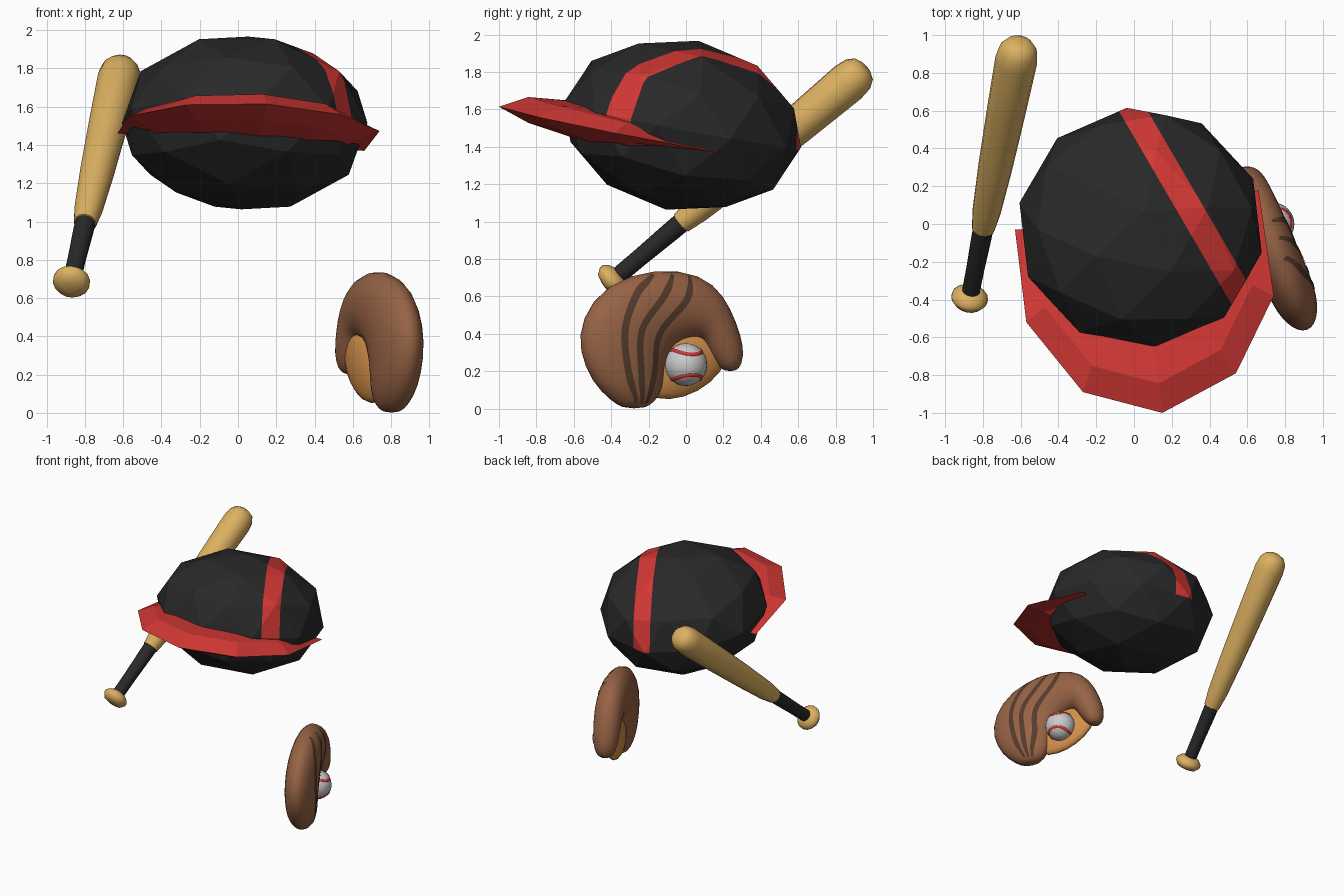
import bpy, bmesh
from math import sin, cos, pi, sqrt
from mathutils import Vector, Matrix, Euler
from mathutils.bvhtree import BVHTree

if "Cube" in bpy.data.objects:
    bpy.data.objects.remove(bpy.data.objects["Cube"])


def mat(name, rgb):
    m = bpy.data.materials.new(name)
    m.diffuse_color = (*rgb, 1)
    m.use_nodes = True
    m.node_tree.nodes["Principled BSDF"].inputs["Base Color"].default_value = m.diffuse_color
    return m


WOOD = mat("wood", (0.72, 0.44, 0.12))
BLACK = mat("black", (0.022, 0.022, 0.022))
RED = mat("red", (0.66, 0.04, 0.035))
BROWN = mat("brown", (0.31, 0.125, 0.06))
DARK = mat("dark_brown", (0.09, 0.045, 0.025))
TAN = mat("tan", (0.67, 0.28, 0.07))
WHITE = mat("white", (0.75, 0.75, 0.75))


def finish(name, bm, mats, smooth=None):
    me = bpy.data.meshes.new(name)
    bm.to_mesh(me)
    bm.free()
    ob = bpy.data.objects.new(name, me)
    bpy.context.collection.objects.link(ob)
    for m in mats:
        me.materials.append(m)
    if smooth:
        bpy.ops.object.select_all(action='DESELECT')
        ob.select_set(True)
        bpy.context.view_layer.objects.active = ob
        bpy.ops.object.shade_smooth_by_angle(angle=smooth)
    return ob


def loft(name, rings, material, smooth=None, closed=True):
    bm = bmesh.new()
    vs = [[bm.verts.new(p) for p in r] for r in rings]
    n = len(rings[0])
    for a, b in zip(vs, vs[1:]):
        for i in range(n if closed else n - 1):
            j = (i + 1) % n
            bm.faces.new((a[i], a[j], b[j], b[i]))
    if closed:
        bm.faces.new(vs[0][::-1])
        bm.faces.new(vs[-1])
    bmesh.ops.recalc_face_normals(bm, faces=bm.faces)
    return finish(name, bm, [material], smooth)


# Bat: turned profiles (radius, distance) along a slanted axis
K, C = Vector((-0.87, -0.39, 0.687)), Vector((-0.617, 0.9, 1.772))
BAT = (C - K).to_track_quat('Z', 'Y')


def turned(name, profile, material):
    rings = [[K + BAT @ Vector((r * cos(i * pi / 8), r * sin(i * pi / 8), s))
              for i in range(16)] for r, s in profile]
    return loft(name, rings, material, 0.9)


turned("bat_knob", [(0.03, -0.055), (0.075, -0.042), (0.097, -0.012), (0.097, 0.01),
                    (0.075, 0.035), (0.045, 0.05)], WOOD)
turned("bat_grip", [(0.047, 0.03), (0.048, 0.2), (0.053, 0.4), (0.054, 0.49)], BLACK)
turned("bat_barrel", [(0.048, 0.475), (0.06, 0.48), (0.075, 0.6), (0.09, 0.9), (0.103, 1.3),
                      (0.112, 1.66), (0.102, 1.73), (0.076, 1.77), (0.035, 1.788)], WOOD)

# Cap dome: faceted ball, tilted, with a stripe cut in by planes
bm = bmesh.new()
bmesh.ops.create_icosphere(bm, subdivisions=2, radius=1)
place = (Matrix.Translation((0.035, -0.02, 1.515))
         @ Euler((-0.19, 0.04, 0)).to_matrix().to_4x4()
         @ Matrix.Diagonal((0.655, 0.65, 0.46, 1)) @ Matrix.Rotation(0.105, 4, 'Z'))
bm.transform(place)
N, D0, D1 = Vector((0.864, 0.503, 0)), 0.232, 0.364
REST = Vector((0.04, 0.19, 1)).normalized()
LOW = Vector((0, 0, 1.5))
for co, no in ((N * D0, N), (N * D1, N), (LOW, REST)):
    bmesh.ops.bisect_plane(bm, geom=bm.verts[:] + bm.edges[:] + bm.faces[:],
                           plane_co=co, plane_no=no)
for f in bm.faces:
    c = f.calc_center_median()
    f.material_index = int(D0 < c.dot(N) < D1 and (c - LOW).dot(REST) > 0)
finish("cap_dome", bm, [BLACK, RED])

# Cap brim: wedge section carried round the front
edge = [(-0.63, -0.03), (-0.57, -0.52), (-0.27, -0.89), (0.15, -1.0),
        (0.54, -0.79), (0.74, -0.38), (0.66, 0.18)]
thick = [0.01, 0.07, 0.09, 0.095, 0.09, 0.07, 0.01]
centre = Vector((0.035, -0.02))


def brim_point(p, lift):
    return (p.x, p.y, 1.43 - 0.04 * p.x - 0.19 * p.y + lift)


rings = []
for e, t in zip(edge, thick):
    e = Vector(e)
    d = e - centre
    mid, inner = centre + d * 0.84, centre + d.normalized() * 0.57
    rings.append([brim_point(e, 0), brim_point(mid, t * 0.85), brim_point(inner, t * 1.1),
                  brim_point(inner, -t), brim_point(mid, -t * 0.6)])
loft("cap_brim", rings, RED)

# Glove frame: y and z as seen from the side, w is the palm direction
PALM = Vector((0.93, 0.37, 0))


def g(y, z, w=0.0):
    return Vector((0.688 - 0.41 * y, y, z)) + PALM * w


# Glove body: oval sections from the finger tips over the top to the thumb
sections = [  # outer y, z, inner y, z, half thickness
    (-0.34, 0.0, -0.22, 0.0, 0.04), (-0.40, 0.045, -0.17, 0.035, 0.08),
    (-0.50, 0.14, -0.125, 0.11, 0.11), (-0.57, 0.31, -0.125, 0.21, 0.12),
    (-0.56, 0.48, -0.10, 0.30, 0.125), (-0.43, 0.67, -0.06, 0.35, 0.125),
    (-0.16, 0.755, 0.0, 0.38, 0.12), (0.08, 0.72, 0.06, 0.385, 0.115),
    (0.195, 0.61, 0.09, 0.37, 0.11), (0.26, 0.47, 0.11, 0.33, 0.105),
    (0.305, 0.33, 0.15, 0.26, 0.095), (0.295, 0.235, 0.185, 0.215, 0.07),
    (0.265, 0.2, 0.22, 0.2, 0.03)]
rings = []
for oy, oz, iy, iz, t in sections:
    ring = []
    for i in range(16):
        a = i * pi / 8
        k = 0.5 + 0.51 * cos(a)
        ring.append(g(iy + (oy - iy) * k, iz + (oz - iz) * k, t * sin(a)))
    rings.append(ring)
glove = loft("glove_body", rings, BROWN, 1.5)
glove.modifiers.new("smooth", 'SUBSURF').levels = 1
glove.modifiers["smooth"].render_levels = 1

# Finger seams: thin ribbons laid on the palm side
deps = bpy.context.evaluated_depsgraph_get()
tree = BVHTree.FromObject(glove, deps)


def on_glove(y, z):
    hit = tree.ray_cast(g(y, z, 1.0), -PALM.normalized())[0]
    return (hit if hit else g(y, z)) + PALM * 0.004


def spline(pts, steps=6):
    pts = [Vector(p) for p in pts]
    pts = [2 * pts[0] - pts[1]] + pts + [2 * pts[-1] - pts[-2]]
    out = []
    for a, b, c, d in zip(pts, pts[1:], pts[2:], pts[3:]):
        for i in range(steps):
            t = i / steps
            out.append(0.5 * (2 * b + (c - a) * t + (2 * a - 5 * b + 4 * c - d) * t * t
                              + (3 * b - a - 3 * c + d) * t ** 3))
    return out + [pts[-2]]


seams = [[(-0.19, 0.72), (-0.30, 0.61), (-0.37, 0.42), (-0.35, 0.2), (-0.29, 0.03)],
         [(-0.09, 0.72), (-0.16, 0.60), (-0.28, 0.42), (-0.28, 0.2), (-0.26, 0.025)],
         [(0.0, 0.71), (-0.04, 0.58), (-0.18, 0.40), (-0.20, 0.2), (-0.235, 0.025)]]
for n, pts in enumerate(seams):
    path = spline(pts)
    rows = []
    for i, p in enumerate(path):
        d = (path[min(i + 1, len(path) - 1)] - path[max(i - 1, 0)]).normalized()
        half = 0.018 * min(1, 0.4 + 4 * min(i, len(path) - 1 - i) / len(path))
        side = Vector((-d.y, d.x)) * half
        rows.append([on_glove(*(p + side * s)) for s in (1, 0, -1)])
    loft(f"glove_seam_{n + 1}", rows, DARK, 1.0, closed=False)

# Pocket: flattened pad behind the ball, tilted in the palm plane
bm = bmesh.new()
bmesh.ops.create_uvsphere(bm, u_segments=20, v_segments=12, radius=1)
for v in bm.verts:
    a, b, w = v.co.x * 0.26, v.co.y * 0.17, v.co.z * 0.06
    v.co = g(a * cos(0.5) - b * sin(0.5) - 0.01, 0.245 + a * sin(0.5) + b * cos(0.5), w - 0.025)
bmesh.ops.recalc_face_normals(bm, faces=bm.faces)
finish("glove_pocket", bm, [TAN], 1.0)

# Ball and its seam
R, B = 0.114, Vector((0.735, 0.0, 0.235))
bm = bmesh.new()
bmesh.ops.create_uvsphere(bm, u_segments=24, v_segments=14, radius=R)
bm.transform(Matrix.Translation(B))
finish("ball", bm, [WHITE], 1.0)

W, UP = PALM.normalized(), Vector((0, 0, 1))
SIDE = UP.cross(W)
ax, ay = (UP + SIDE) / sqrt(2), (UP - SIDE) / sqrt(2)
cu = bpy.data.curves.new("ball_seam", 'CURVE')
cu.dimensions = '3D'
cu.bevel_depth, cu.bevel_resolution = 0.016, 1
sp = cu.splines.new('POLY')
sp.points.add(63)
for i, pt in enumerate(sp.points):
    t = i * 2 * pi / 64
    p = (ax * (0.75 * cos(t) + 0.25 * cos(3 * t)) + ay * (0.75 * sin(t) - 0.25 * sin(3 * t))
         + W * (sqrt(0.75) * sin(2 * t)))
    pt.co = (*(B + p * R * 0.9), 1)
sp.use_cyclic_u = True
cu.materials.append(RED)
bpy.context.collection.objects.link(bpy.data.objects.new("ball_seam", cu))
